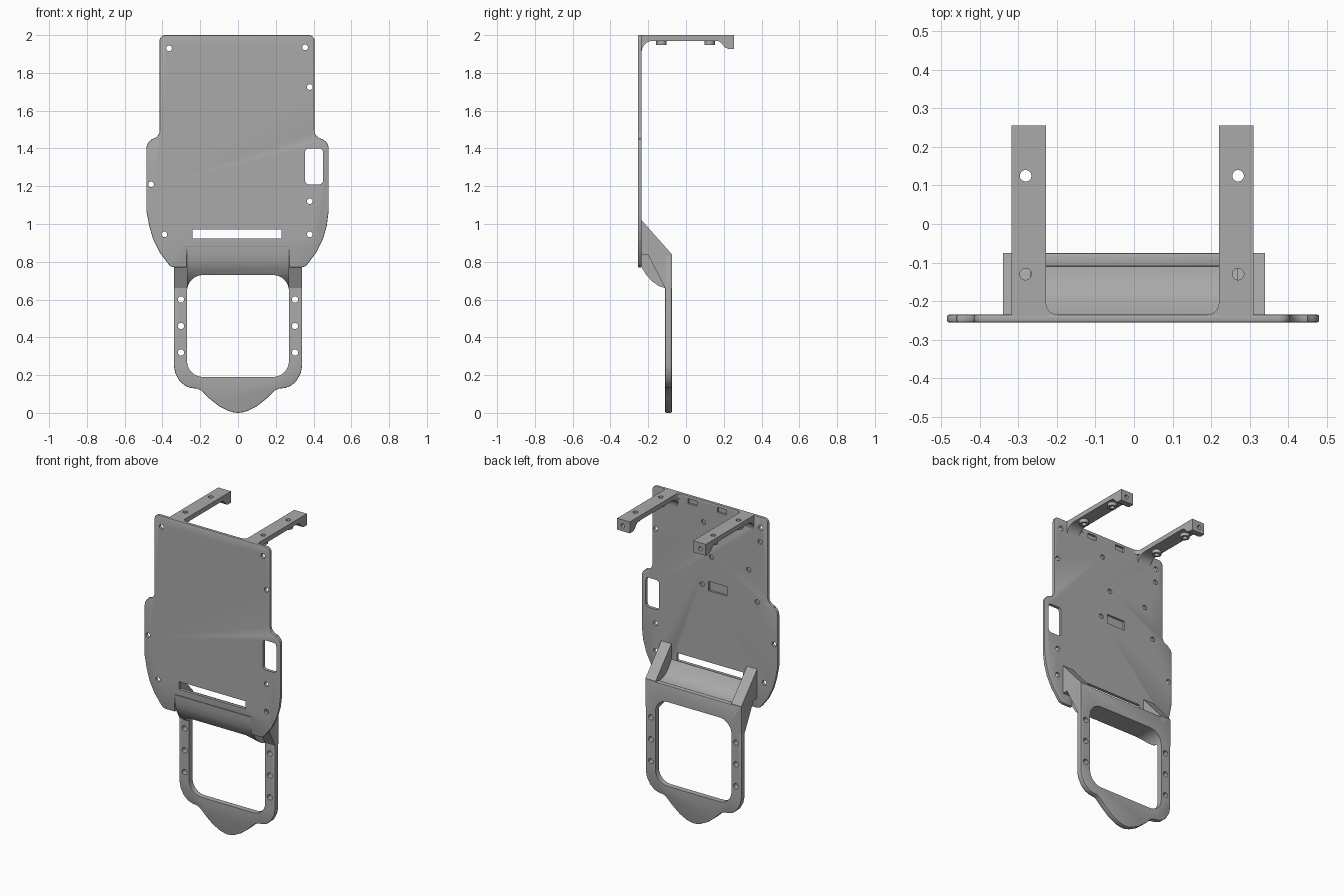
import bpy, bmesh
from math import sin, cos, pi

cube = bpy.data.objects.get("Cube")
if cube:
    bpy.data.objects.remove(cube, do_unlink=True)

grey = bpy.data.materials.new("plain grey")
grey.use_nodes = True
grey.diffuse_color = (0.4, 0.4, 0.4, 1)
grey.node_tree.nodes["Principled BSDF"].inputs["Base Color"].default_value = (0.4, 0.4, 0.4, 1)

# Outline point plus depth along the chosen axis
PLACE = {"x": lambda u, v, t: (t, u, v),
         "y": lambda u, v, t: (u, t, v),
         "z": lambda u, v, t: (u, v, t)}


def solid(name, prisms):
    """Make one object from prisms given as (outline, axis, start, end)."""
    bm = bmesh.new()
    for pts, axis, a, b in prisms:
        low, high = ([bm.verts.new(PLACE[axis](u, v, t)) for u, v in pts] for t in (a, b))
        bm.faces.new(low)
        bm.faces.new(high)
        for i in range(len(pts)):
            j = (i + 1) % len(pts)
            bm.faces.new((low[i], low[j], high[j], high[i]))
    bmesh.ops.recalc_face_normals(bm, faces=bm.faces[:])
    mesh = bpy.data.meshes.new(name)
    bm.to_mesh(mesh)
    bm.free()
    mesh.materials.append(grey)
    ob = bpy.data.objects.new(name, mesh)
    bpy.context.collection.objects.link(ob)
    return ob


def finish(ob, cuts=(), bevel=0):
    """Round the rims, cut the openings and smooth the curved sides."""
    bpy.ops.object.select_all(action="DESELECT")
    bpy.context.view_layer.objects.active = ob
    ob.select_set(True)
    if bevel:
        m = ob.modifiers.new("rim", "BEVEL")
        m.width, m.segments, m.limit_method, m.angle_limit = bevel, 2, "ANGLE", 1
        bpy.ops.object.modifier_apply(modifier="rim")
    if cuts:
        cutter = solid("cutter", cuts)
        cutter.hide_render = True
        m = ob.modifiers.new("openings", "BOOLEAN")
        m.object, m.operation, m.solver = cutter, "DIFFERENCE", "EXACT"
        bpy.ops.object.modifier_apply(modifier="openings")
        bpy.data.objects.remove(cutter, do_unlink=True)
    bpy.ops.object.shade_smooth_by_angle(angle=0.6)


def arc(cx, cy, r, start, end, n=6):
    return [(cx + r * cos(start + (end - start) * i / n),
             cy + r * sin(start + (end - start) * i / n)) for i in range(n + 1)]


def circle(cx, cy, r):
    return arc(cx, cy, r, 0, 2 * pi, 20)[:-1]


def rounded(x0, x1, y0, y1, r):
    corners = ((x1 - r, y1 - r), (x0 + r, y1 - r), (x0 + r, y0 + r), (x1 - r, y0 + r))
    return [p for k, (x, y) in enumerate(corners) for p in arc(x, y, r, k * pi / 2, (k + 1) * pi / 2)]


def box(x0, x1, y0, y1):
    return [(x0, y0), (x1, y0), (x1, y1), (x0, y1)]


# Main plate
FRONT, BACK = -0.255, -0.235


def plate_side(top, wide):
    lower = [(0.47, 0.99), (0.45, 0.92), (0.415, 0.85), (0.37, 0.79), (0.355, 0.775), (0.335, 0.77)]
    return (arc(top - 0.03, 1.97, 0.03, pi / 2, 0)
            + arc(top + 0.045, 1.495, 0.045, pi, 1.5 * pi)
            + arc(wide - 0.05, 1.4, 0.05, pi / 3, 0)
            + [(wide, 1.07)] + lower + [(0.27, 0.77), (0.27, 0.88)])


right_side = [(-x, z) for x, z in reversed(plate_side(0.415, 0.485))]
plate = solid("main_plate", [(plate_side(0.405, 0.48) + right_side, "y", FRONT, BACK)])
through = [(-0.365, 1.93), (0.355, 1.935), (0.38, 1.725), (-0.46, 1.21),
           (0.38, 1.12), (-0.39, 0.945), (0.38, 0.945)]
blind = [(0.05, 1.46), (0.04, 1.86), (-0.015, 1.65), (-0.28, 1.64), (-0.34, 1.45), (-0.36, 1.84)]
cuts = [(circle(x, z, 0.015), "y", -0.3, -0.2) for x, z in through]
cuts += [(circle(x, z, 0.015), "y", -0.246, -0.2) for x, z in blind]
cuts += [(rounded(0.355, 0.45, 1.21, 1.4, 0.02), "y", -0.3, -0.2),
         (box(-0.24, 0.23, 0.922, 0.972), "y", -0.3, -0.2)]
cuts += [(box(x - w, x + w, z - h, z + h), "y", -0.248, -0.2)
         for x, z, w, h in ((-0.06, 1.46, 0.065, 0.03), (0.12, 1.965, 0.032, 0.016), (-0.09, 1.965, 0.032, 0.016))]
finish(plate, cuts, 0.006)

# Lower frame with its rounded window and pointed chin
half = [(0.34, 0.835), (0.34, 0.25), (0.332, 0.21), (0.31, 0.17), (0.28, 0.143), (0.25, 0.132),
        (0.215, 0.128), (0.195, 0.118), (0.15, 0.075), (0.1, 0.035), (0.05, 0.01), (0.02, 0.002)]
outline = half + [(0, 0)] + [(-x, z) for x, z in reversed(half)]
window = rounded(-0.27, 0.27, 0.19, 0.73, 0.085)
frame = solid("lower_frame", [(outline, "y", -0.11, -0.075)])
finish(frame, [(window, "y", -0.4, 0.1)]
       + [(circle(s * 0.302, z, 0.017), "y", -0.2, 0)
          for s in (-1, 1) for z in (0.6, 0.46, 0.32)], 0.005)

# Curved bend joining plate and frame
bend_profile = [(-0.255, 0.88), (-0.253, 0.84), (-0.246, 0.8), (-0.235, 0.77), (-0.21, 0.73),
                (-0.18, 0.697), (-0.145, 0.672), (-0.11, 0.66), (-0.076, 0.66), (-0.076, 0.828),
                (-0.13, 0.832), (-0.17, 0.845), (-0.2, 0.87), (-0.235, 0.92), (-0.24, 0.92), (-0.24, 0.88)]
bend = solid("curved_bend", [(bend_profile, "x", -0.27, 0.27)])
finish(bend, [(window, "y", -0.4, 0.1)])

# Sloping gussets and top arms
gusset_profile = [(-0.24, 1.02), (-0.235, 1.02), (-0.075, 0.84), (-0.075, 0.66),
                  (-0.11, 0.66), (-0.2, 0.835), (-0.24, 0.835)]
arm_profile = ([(-0.245, 2), (0.255, 2), (0.255, 1.927), (0.225, 1.927), (0.205, 1.935),
                (0.19, 1.955), (0.175, 1.967), (0.155, 1.97)]
               + arc(-0.175, 1.91, 0.06, pi / 2, pi) + [(-0.245, 1.91)])
for side, s, inner, outer in (("left", 1, 0.22, 0.31), ("right", -1, 0.228, 0.318)):
    gusset = solid(side + "_gusset", [(gusset_profile, "x", s * 0.268, s * 0.34)])
    finish(gusset)
    mid = s * (inner + outer) / 2 + 0.005 * (s > 0) - 0.008 * (s < 0)
    arm = solid(side + "_arm", [(arm_profile, "x", s * inner, s * outer)])
    holes = [(circle(mid, y, 0.015), "z", 1.9, 2.1) for y in (-0.13, 0.125)]
    finish(arm, holes + [(circle(mid, 1.962, 0.013), "y", 0.215, 0.3)])

    # Inner fillet where the arm meets the plate
    fillet = [(s * (inner + 0.01), -0.24), (s * (inner + 0.01), -0.205)]
    fillet += [(s * x, y) for x, y in arc(inner - 0.03, -0.205, 0.03, 0, -pi / 2)]
    fillet += [(s * (inner - 0.03), -0.24)]
    finish(solid(side + "_arm_fillet", [(fillet, "z", 1.97, 1.999)]))

    # Screw bosses below the arm
    for place, y in (("front", -0.13), ("rear", 0.125)):
        boss = solid(f"{side}_{place}_boss", [(circle(mid, y, 0.028), "z", 1.948, 1.972)])
        finish(boss, [(circle(mid, y, 0.015), "z", 1.9, 2)])
